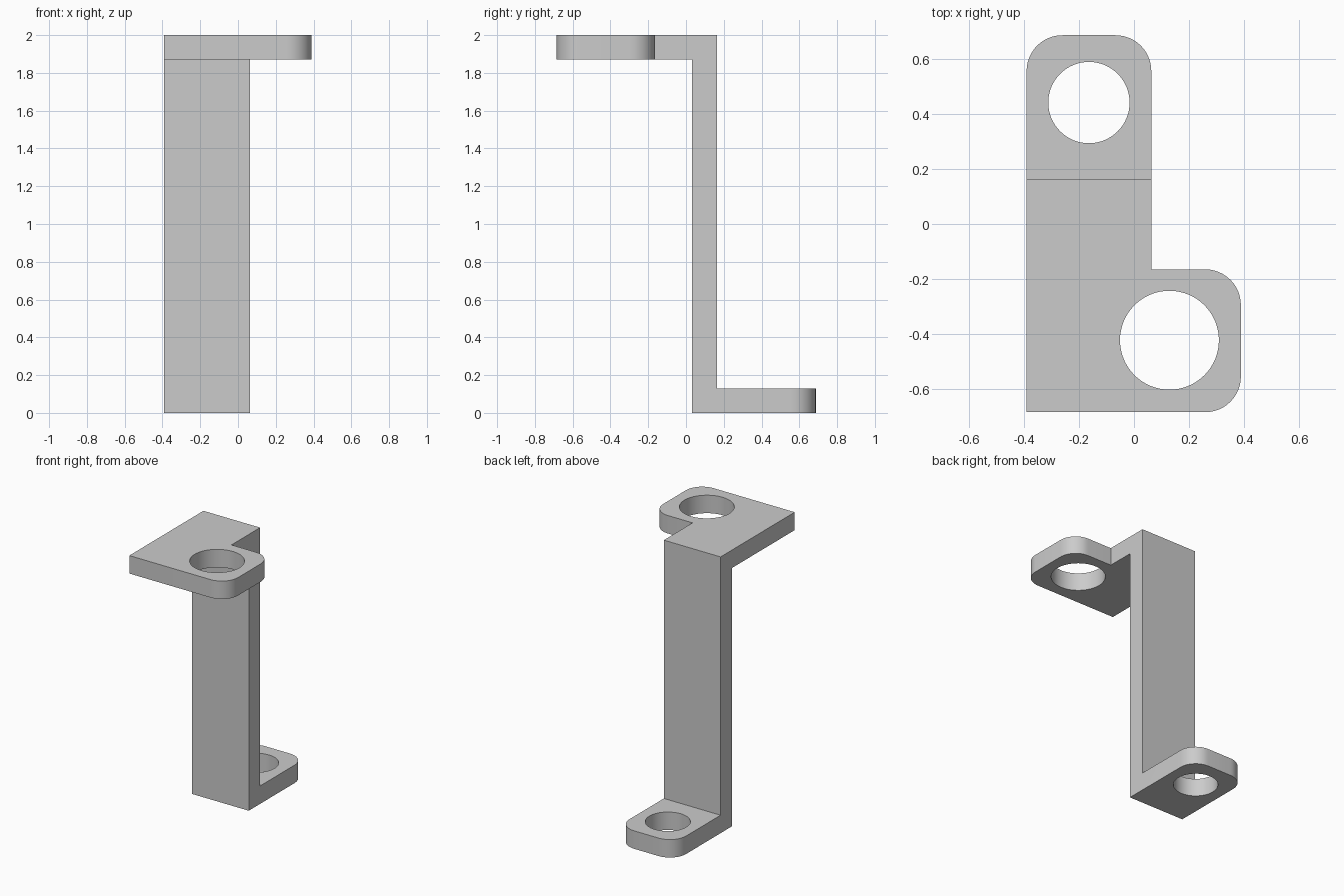
import bpy
import bmesh
from math import radians
from mathutils import Vector

old = bpy.data.objects.get("Cube")
if old:
    bpy.data.objects.remove(old, do_unlink=True)

LEFT, STEM, RIGHT = -0.391, 0.063, 0.389       # plan widths
FRONT, NOTCH, BACK = -0.685, -0.165, 0.687     # plan depths
WALL, T = 0.033, 0.13                          # upright front face, thickness
OVER = 0.1                                     # overshoot for clean cuts


def prism(name, points, direction, rounded=(), radius=0.13):
    """Extrude a closed outline, rounding the edges above the listed corners."""
    bm = bmesh.new()
    base = bm.faces.new([bm.verts.new(p) for p in points])
    corners = [base.verts[i] for i in rounded] if rounded else []
    made = bmesh.ops.extrude_face_region(bm, geom=[base], use_keep_orig=True)["geom"]
    bmesh.ops.translate(bm, vec=direction, verts=[v for v in made if isinstance(v, bmesh.types.BMVert)])
    along = Vector(direction).normalized()
    edges = [e for v in corners for e in v.link_edges
             if abs((e.verts[0].co - e.verts[1].co).normalized().dot(along)) > 0.99]
    if edges:
        bmesh.ops.bevel(bm, geom=edges, offset=radius, segments=12, profile=0.5, affect='EDGES')
    bmesh.ops.recalc_face_normals(bm, faces=bm.faces)
    mesh = bpy.data.meshes.new(name)
    bm.to_mesh(mesh)
    bm.free()
    ob = bpy.data.objects.new(name, mesh)
    bpy.context.collection.objects.link(ob)
    return ob


def cut(target, tool, operation):
    """Apply a boolean and discard its tool."""
    tool.hide_render = True
    mod = target.modifiers.new(tool.name, 'BOOLEAN')
    mod.operation, mod.solver, mod.object = operation, 'EXACT', tool
    bpy.context.view_layer.objects.active = target
    bpy.ops.object.modifier_apply(modifier=mod.name)
    bpy.data.objects.remove(tool, do_unlink=True)


# Z-shaped side profile: top plate, upright and foot
f, b, w = FRONT - OVER, BACK + OVER, WALL + T
side = [(f, 2), (f, 2 - T), (WALL, 2 - T), (WALL, 0), (b, 0), (b, T), (w, T), (w, 2)]
bracket = prism("bracket", [(LEFT - OVER, y, z) for y, z in side],
                (RIGHT - LEFT + 2 * OVER, 0, 0))

# Plan outline trims the profile to width and rounds the tabs
plan = [(LEFT, FRONT), (RIGHT, FRONT), (RIGHT, NOTCH), (STEM, NOTCH), (STEM, BACK), (LEFT, BACK)]
outline = prism("plan_outline", [(x, y, -OVER) for x, y in plan],
                (0, 0, 2 + 2 * OVER), rounded=(1, 2, 4, 5))
cut(bracket, outline, 'INTERSECT')

# Round holes in the top plate and the foot
for name, x, y, z, r in (("top_hole", 0.129, -0.423, 2 - T / 2, 0.18),
                         ("foot_hole", -0.164, 0.442, T / 2, 0.148)):
    bpy.ops.mesh.primitive_cylinder_add(vertices=64, radius=r, depth=0.3, location=(x, y, z))
    hole = bpy.context.object
    hole.name = name
    cut(bracket, hole, 'DIFFERENCE')

# Plain grey metal
grey = bpy.data.materials.new("grey_metal")
grey.use_nodes = True
colour = (0.6, 0.6, 0.6, 1)
grey.diffuse_color = colour
grey.node_tree.nodes["Principled BSDF"].inputs["Base Color"].default_value = colour
bracket.data.materials.clear()
bracket.data.materials.append(grey)

bpy.ops.object.select_all(action='DESELECT')
bracket.select_set(True)
bpy.context.view_layer.objects.active = bracket
bpy.ops.object.shade_smooth_by_angle(angle=radians(30))
